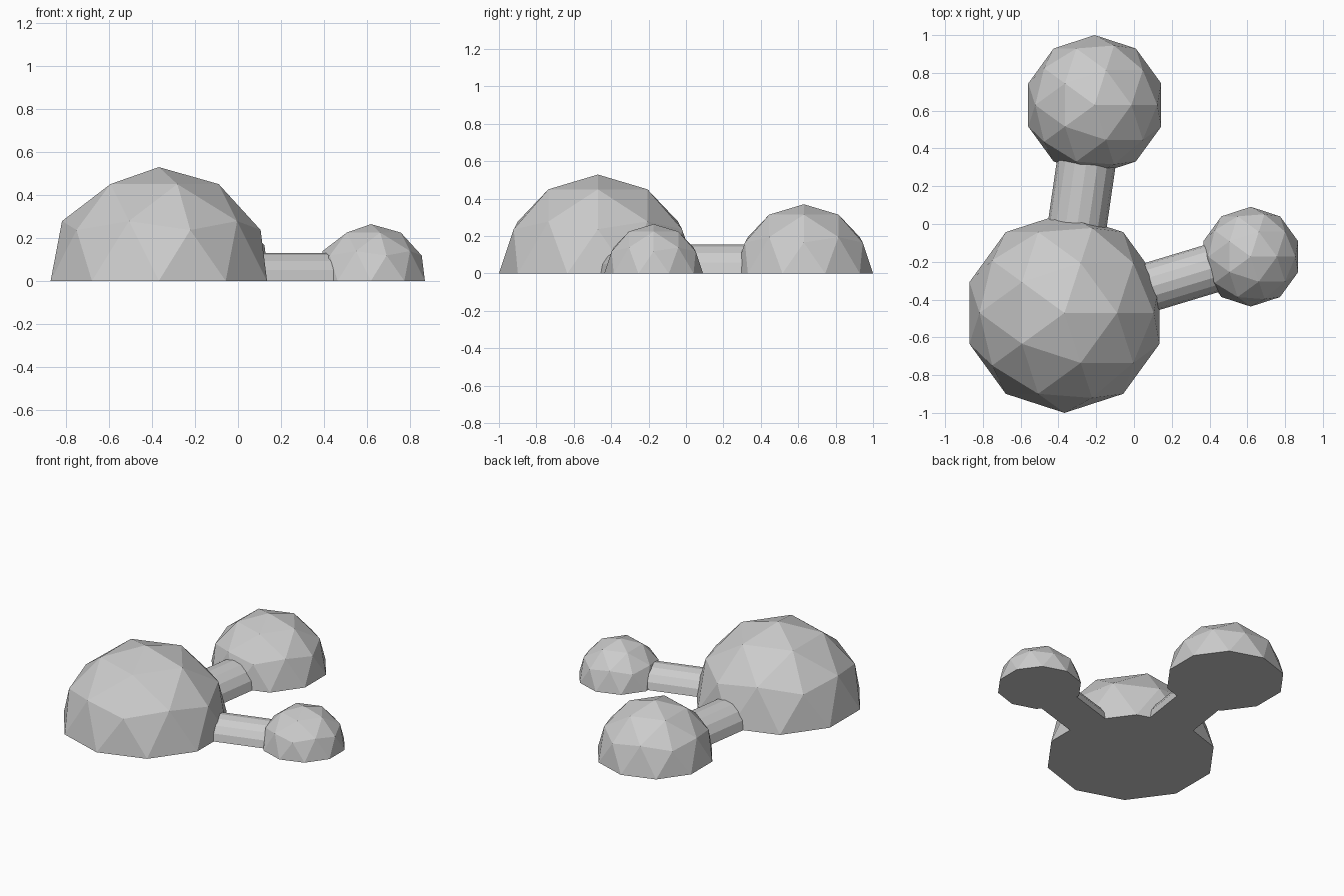
import bpy, bmesh, math
from mathutils import Matrix, Vector

if "Cube" in bpy.data.objects:
    bpy.data.objects.remove(bpy.data.objects["Cube"])


def finish(bm, name):
    # Cut away everything below the ground plane and close the flat underside
    geom = bm.verts[:] + bm.edges[:] + bm.faces[:]
    cut = bmesh.ops.bisect_plane(bm, geom=geom, dist=1e-4, plane_co=(0, 0, 0),
                                 plane_no=(0, 0, 1), clear_inner=True)
    bmesh.ops.holes_fill(bm, edges=[e for e in bm.edges if e.is_boundary], sides=0)
    bmesh.ops.recalc_face_normals(bm, faces=bm.faces[:])
    mesh = bpy.data.meshes.new(name)
    bm.to_mesh(mesh)
    bm.free()
    obj = bpy.data.objects.new(name, mesh)
    bpy.context.collection.objects.link(obj)


def dome(name, centre, radius):
    bm = bmesh.new()
    bmesh.ops.create_icosphere(bm, subdivisions=2, radius=radius,
                               matrix=Matrix.Translation(centre))
    finish(bm, name)


def connector(name, start, end, radius):
    # Half-round bar running between two dome centres
    d = end - start
    heading = math.atan2(d.y, d.x)
    matrix = (Matrix.Translation((start + end) / 2) @ Matrix.Rotation(heading, 4, 'Z')
              @ Matrix.Rotation(math.pi / 2, 4, 'Y'))
    bm = bmesh.new()
    bmesh.ops.create_cone(bm, cap_ends=True, segments=16, radius1=radius,
                          radius2=radius, depth=d.length, matrix=matrix)
    finish(bm, name)


large = Vector((-0.368, -0.471, 0))
medium = Vector((-0.208, 0.63, 0))
small = Vector((0.618, -0.173, 0))

# Domes
dome("large_dome", large, 0.529)
dome("medium_dome", medium, 0.37)
dome("small_dome", small, 0.264)

# Connecting bars
connector("back_connector", large, medium, 0.156)
connector("side_connector", large, small, 0.13)
